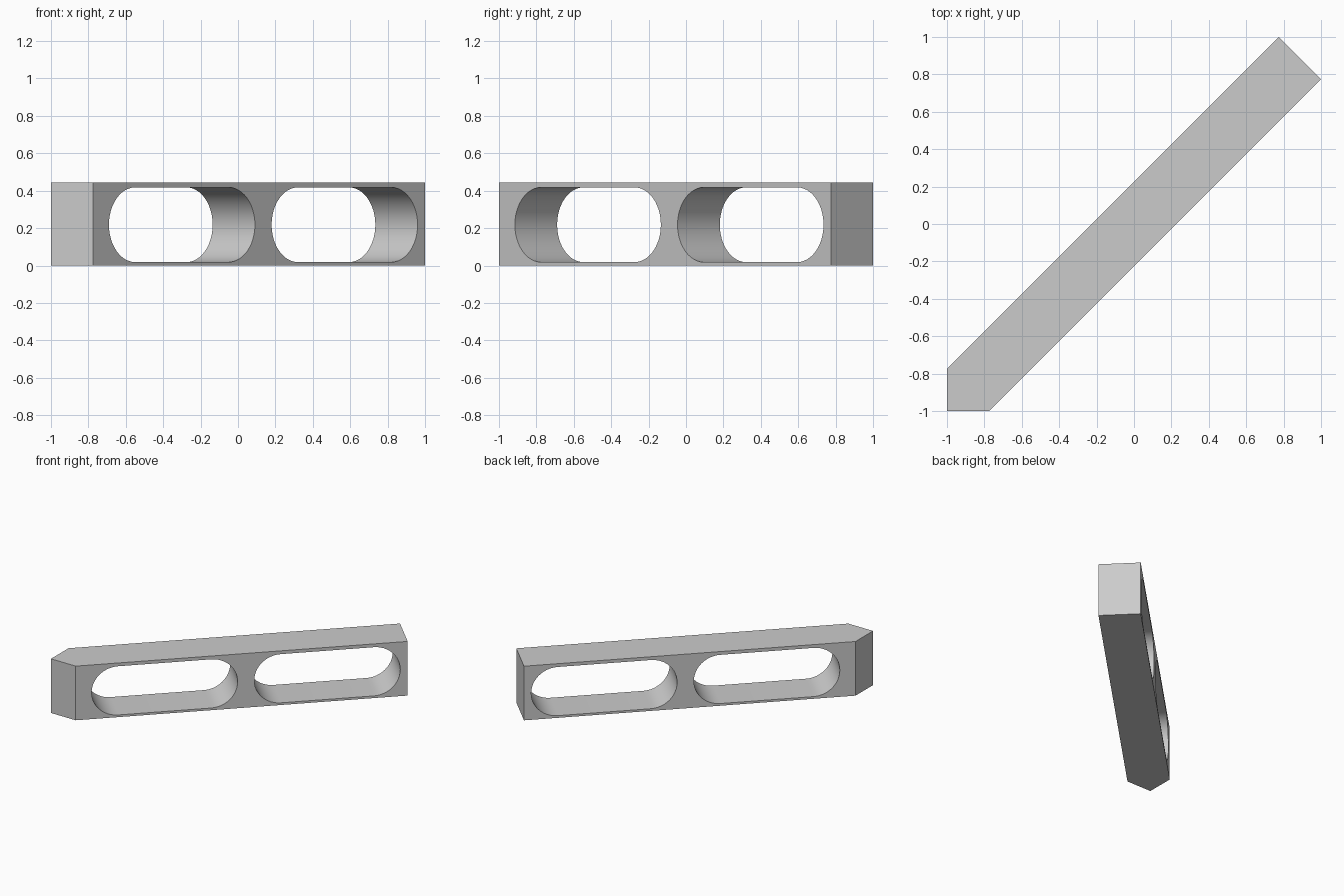
import bpy, bmesh
from math import pi, sin, cos
from mathutils import Vector

cube = bpy.data.objects.get("Cube")
if cube:
    bpy.data.objects.remove(cube, do_unlink=True)

HEIGHT = 0.445
ALONG = Vector((1, 1, 0)).normalized()
ACROSS = Vector((1, -1, 0)).normalized()
UP = Vector((0, 0, 1))

grey = bpy.data.materials.new("plain grey")
grey.use_nodes = True
grey.diffuse_color = (0.6, 0.6, 0.6, 1)
grey.node_tree.nodes["Principled BSDF"].inputs["Base Color"].default_value = grey.diffuse_color


def prism(name, outline, direction):
    """Extrude a closed outline along a direction."""
    bm = bmesh.new()
    face = bm.faces.new([bm.verts.new(p) for p in outline])
    result = bmesh.ops.extrude_face_region(bm, geom=[face])
    moved = [g for g in result["geom"] if isinstance(g, bmesh.types.BMVert)]
    bmesh.ops.translate(bm, verts=moved, vec=direction)
    bmesh.ops.recalc_face_normals(bm, faces=bm.faces)
    mesh = bpy.data.meshes.new(name)
    bm.to_mesh(mesh)
    bm.free()
    mesh.materials.append(grey)
    obj = bpy.data.objects.new(name, mesh)
    bpy.context.collection.objects.link(obj)
    return obj


def slot_outline(centre, radius=0.2, half_straight=0.352, steps=24):
    """Rounded slot in the plane of the bar's long side."""
    points = []
    for side in (1, -1):
        for i in range(steps + 1):
            a = pi * i / steps - pi / 2
            points.append(centre + side * (ALONG * (half_straight + radius * cos(a))
                                           + UP * radius * sin(a)))
    return points


# Diagonal bar with one pointed end and one square end
footprint = [(-1, -1), (-0.775, -1), (1, 0.775), (0.773, 1), (-1, -0.773)]
bar = prism("slotted_bar", [(x, y, 0) for x, y in footprint], UP * HEIGHT)

# Two rounded slots through the bar
for position in (-0.583, 0.647):
    centre = ALONG * position + UP * 0.218 - ACROSS * 0.3
    cutter = prism("slot_cutter", slot_outline(centre), ACROSS * 0.6)
    cutter.hide_render = True
    cut = bar.modifiers.new("slot", "BOOLEAN")
    cut.operation = "DIFFERENCE"
    cut.solver = "EXACT"
    cut.object = cutter
    bpy.context.view_layer.objects.active = bar
    bpy.ops.object.modifier_apply(modifier=cut.name)
    bpy.data.objects.remove(cutter, do_unlink=True)

# Smooth slot ends with crisp edges
bpy.ops.object.select_all(action="DESELECT")
bar.select_set(True)
bpy.context.view_layer.objects.active = bar
bpy.ops.object.shade_smooth_by_angle(angle=pi / 6)
